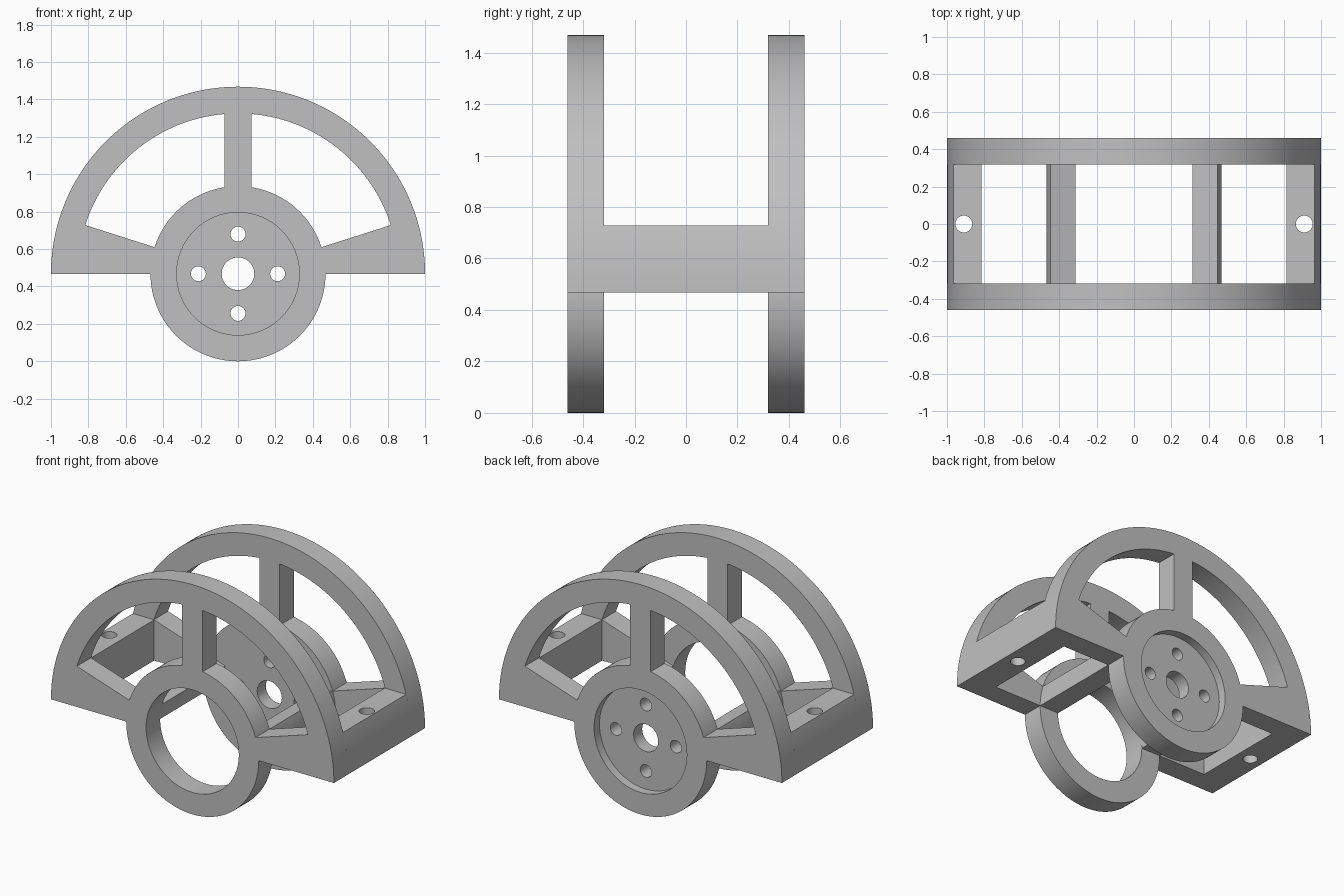
import bpy, bmesh
from math import cos, sin, acos, asin, radians, pi
from mathutils import Matrix

if "Cube" in bpy.data.objects:
    bpy.data.objects.remove(bpy.data.objects["Cube"], do_unlink=True)

# Main dimensions
AXIS_Z = 0.468                    # height of the hub axis
RIM, RIM_IN = 1.0, 0.857          # half-round rim
HUB, BORE = 0.468, 0.328          # hub ring
OUT, INN = 0.46, 0.318            # outer and inner faces of the side plates
SPOKE = 0.072                     # half width of the upright spoke
BAR_H = 0.26                      # height of the outer cross bars
WEDGE = asin(BAR_H / RIM_IN)      # angle of the side wedges

grey = bpy.data.materials.new("plain grey")
grey.use_nodes = True
colour = (0.53, 0.53, 0.53, 1)
grey.diffuse_color = colour
grey.node_tree.nodes["Principled BSDF"].inputs["Base Color"].default_value = colour


def arc(r, a, b, n=48, cx=0, cz=0):
    return [(cx + r * cos(a + (b - a) * i / n), cz + r * sin(a + (b - a) * i / n))
            for i in range(n + 1)]


def circle(r, cx=0, cz=0, n=48):
    return arc(r, 0, 2 * pi, n, cx, cz)[:-1]


def flip(loop):
    return [(-x, z) for x, z in reversed(loop)]


def extrude(name, loops, y0, y1):
    """Fill an outline with holes, drawn around the hub axis, and extrude it along y."""
    bm = bmesh.new()
    edges = []
    for loop in loops:
        vs = [bm.verts.new((x, y0, z + AXIS_Z)) for x, z in loop]
        edges += [bm.edges.new((v, vs[i - 1])) for i, v in enumerate(vs)]
    bmesh.ops.triangle_fill(bm, edges=edges, use_beauty=True, normal=(0, -1, 0))
    new = bmesh.ops.extrude_face_region(bm, geom=bm.faces[:], use_keep_orig=True)["geom"]
    bmesh.ops.translate(bm, vec=(0, y1 - y0, 0),
                        verts=[g for g in new if isinstance(g, bmesh.types.BMVert)])
    bmesh.ops.recalc_face_normals(bm, faces=bm.faces[:])
    return finish(name, bm)


def finish(name, bm):
    mesh = bpy.data.meshes.new(name)
    bm.to_mesh(mesh)
    bm.free()
    mesh.materials.append(grey)
    ob = bpy.data.objects.new(name, mesh)
    bpy.context.collection.objects.link(ob)
    return ob


def activate(ob):
    bpy.ops.object.select_all(action='DESELECT')
    ob.select_set(True)
    bpy.context.view_layer.objects.active = ob


def drill(ob, radius, depth, matrix):
    """Cut a round hole and remove the cutter."""
    bm = bmesh.new()
    bmesh.ops.create_cone(bm, cap_ends=True, segments=64, radius1=radius,
                          radius2=radius, depth=depth, matrix=matrix)
    cutter = finish("cutter", bm)
    cutter.hide_render = True
    mod = ob.modifiers.new("hole", 'BOOLEAN')
    mod.operation, mod.solver, mod.object = 'DIFFERENCE', 'EXACT', cutter
    activate(ob)
    bpy.ops.object.modifier_apply(modifier=mod.name)
    bpy.data.objects.remove(cutter, do_unlink=True)


# Side plate outline: half disc with a hub ring below, and two windows
outline = arc(RIM, 0, pi, 96) + arc(HUB, pi, 2 * pi, 64)
window = (arc(RIM_IN, WEDGE, acos(SPOKE / RIM_IN)) +
          arc(HUB, acos(SPOKE / HUB), WEDGE))
plate = [outline, window, flip(window)]

# Front plate has an open bore, back plate a recessed disc with five holes
parts = [extrude("front_plate", plate + [circle(BORE, n=64)], -OUT, -INN)]
bolts = [circle(0.04, 0.212 * cos(k * pi / 2), 0.212 * sin(k * pi / 2), 32) for k in range(4)]
back = extrude("back_plate", plate + [circle(0.087)] + bolts, INN, OUT)
RECESS = 0.055
drill(back, BORE, 2 * RECESS,
      Matrix.Translation((0, OUT, AXIS_Z)) @ Matrix.Rotation(radians(90), 4, 'X'))
parts.append(back)

# Cross bars joining the plates on each side
outer = arc(RIM, 0, asin(BAR_H), 12) + [(0.815, BAR_H), (0.815, 0)]
inner = arc(HUB, 0, WEDGE, 12) + arc(BORE, WEDGE, 0, 12)
for side, s in (("left", 1), ("right", -1)):
    bar = extrude(side + "_outer_bar", [outer if s > 0 else flip(outer)], -INN, INN)
    drill(bar, 0.045, 1, Matrix.Translation((s * 0.91, 0, AXIS_Z + BAR_H / 2)))
    rib = extrude(side + "_inner_bar", [inner if s > 0 else flip(inner)], -INN, INN)
    parts += [bar, rib]

# Smooth the curved walls, keep the edges sharp
for ob in parts:
    activate(ob)
    bpy.ops.object.shade_smooth_by_angle(angle=radians(30))
